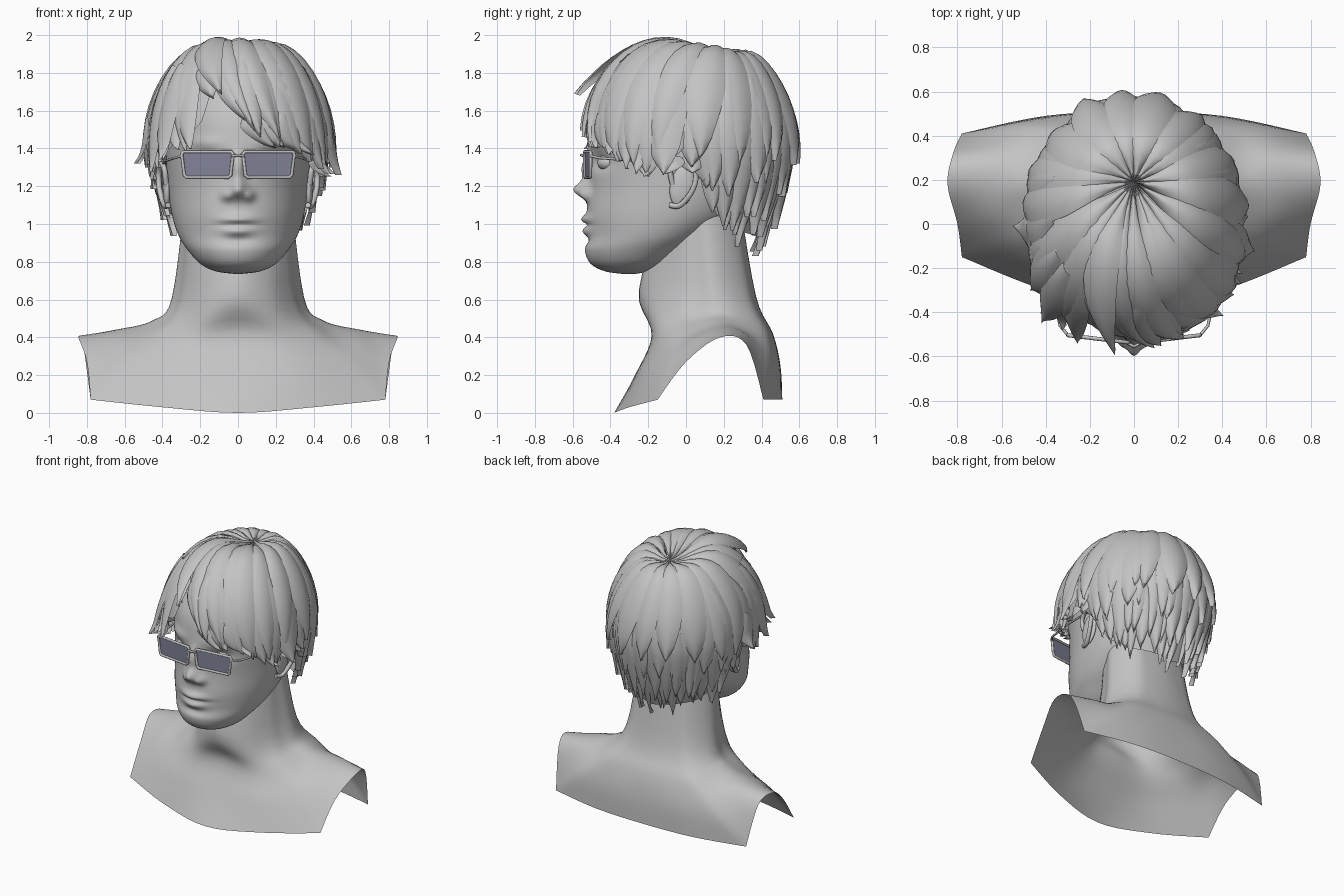
import bpy, math, random
from mathutils import Vector

random.seed(4)
if "Cube" in bpy.data.objects:
    bpy.data.objects.remove(bpy.data.objects["Cube"], do_unlink=True)


def material(name, colour):
    mat = bpy.data.materials.new(name)
    mat.use_nodes = True
    mat.diffuse_color = colour
    mat.node_tree.nodes["Principled BSDF"].inputs["Base Color"].default_value = colour
    return mat


clay = material("clay grey", (0.55, 0.55, 0.55, 1))
tint = material("lens blue grey", (0.22, 0.225, 0.31, 1))


def spline(pts, steps, closed=False):
    """Smooth curve through the points."""
    count, out = len(pts), []

    def at(i):
        return pts[i % count] if closed else pts[max(0, min(count - 1, i))]
    for i in range(count if closed else count - 1):
        a, b, c, d = (at(i + k) for k in (-1, 0, 1, 2))
        for k in range(steps):
            t = k / steps
            out.append(0.5 * (2 * b + (c - a) * t + (2 * a - 5 * b + 4 * c - d) * t * t
                              + (3 * b - a - 3 * c + d) * t ** 3))
    return out if closed else out + [pts[-1].copy()]


def sheets(name, grids, closed=False, mat=clay):
    """One smooth mesh made of grids of points."""
    verts, faces = [], []
    for rows in grids:
        base, width = len(verts), len(rows[0])
        verts += [p for row in rows for p in row]
        for r in range(len(rows) - 1):
            for c in range(width if closed else width - 1):
                d = (c + 1) % width
                low, high = base + r * width, base + (r + 1) * width
                faces.append((low + c, low + d, high + d, high + c))
    mesh = bpy.data.meshes.new(name)
    mesh.from_pydata(verts, [], faces)
    mesh.materials.append(mat)
    mesh.shade_smooth()
    bpy.context.collection.objects.link(bpy.data.objects.new(name, mesh))


def tube(name, path, radius, cyclic=False):
    curve = bpy.data.curves.new(name, "CURVE")
    curve.dimensions = "3D"
    curve.bevel_depth = radius
    curve.bevel_resolution = 2
    curve.use_fill_caps = True
    line = curve.splines.new("POLY")
    line.points.add(len(path) - 1)
    for point, co in zip(line.points, path):
        point.co = (*co, 1)
    line.use_cyclic_u = cyclic
    curve.materials.append(clay)
    obj = bpy.data.objects.new(name, curve)
    bpy.context.collection.objects.link(obj)
    bpy.ops.object.select_all(action="DESELECT")
    obj.select_set(True)
    bpy.context.view_layer.objects.active = obj
    bpy.ops.object.convert(target="MESH")


def ball(name, place, scale, tilt=0):
    bpy.ops.mesh.primitive_uv_sphere_add(segments=24, ring_count=14, radius=1,
                                         location=place, rotation=(tilt, 0, 0))
    obj = bpy.context.object
    obj.name, obj.scale = name, scale
    obj.data.materials.append(clay)
    obj.data.shade_smooth()


# Neck and shoulders: spokes run from inside the head down to the open hem
spokes = [
    [(0, -.1, 1.15), (0, -.25, .65), (0, -.18, .42), (0, -.27, .2), (0, -.38, 0)],
    [(.15, -.07, 1.15), (.17, -.18, .62), (.24, -.17, .39), (.32, -.24, .21), (.4, -.3, .03)],
    [(.24, -.02, 1.15), (.28, -.04, .6), (.42, -.07, .41), (.62, -.1, .26), (.78, -.15, .07)],
    [(.27, .04, 1.15), (.32, .06, .6), (.46, .06, .45), (.65, .04, .38), (.8, 0, .27)],
    [(.28, .1, 1.15), (.35, .15, .61), (.45, .18, .49), (.64, .19, .44), (.845, .18, .4)],
    [(.25, .18, 1.15), (.32, .24, .62), (.45, .3, .46), (.63, .32, .41), (.82, .32, .36)],
    [(.18, .25, 1.15), (.24, .33, .62), (.38, .42, .42), (.58, .44, .25), (.78, .41, .07)],
    [(.1, .27, 1.15), (.13, .36, .62), (.2, .45, .42), (.3, .49, .25), (.4, .49, .07)],
    [(0, .28, 1.15), (0, .37, .62), (0, .46, .42), (0, .5, .25), (0, .51, .07)],
]
lines = [spline([Vector(p) for p in s], 5) for s in spokes]
rings = []
for r, row in enumerate(zip(*lines)):
    mirrored = [Vector((-p.x, p.y, p.z)) for p in row[-2:0:-1]]
    loop = mirrored[-2:] + list(row) + mirrored[:-2]
    # the hem turns sharply at four corners, the neck is round
    sharp = [p for k in range(0, 16, 4) for p in spline((loop + loop[:1])[k:k + 5], 5)[:-1]]
    blend = (r / (len(lines[0]) - 1)) ** 3
    rings.append([p.lerp(q, blend) for p, q in zip(spline(loop, 5, True), sharp)])
sheets("neck_and_shoulders", [rings], True)

# Head: height, front, back and half width, with soft bumps for the features
profile = [(.735, -.33, -.27, .01), (.75, -.43, -.2, .12), (.79, -.505, -.08, .2),
           (.86, -.535, .04, .265), (.94, -.52, .17, .315), (1.05, -.525, .32, .35),
           (1.2, -.51, .42, .37), (1.4, -.515, .48, .385), (1.6, -.48, .5, .39),
           (1.78, -.34, .42, .32), (1.86, -.1, .28, .14), (1.87, .08, .12, .01)]
# side offset, height, half width, half height, depth
bumps = [(0, 1.18, .05, .045, .08), (0, 1.29, .035, .08, .04), (.06, 1.15, .03, .028, .035),
         (0, 1.025, .09, .024, .03), (0, .962, .08, .024, .028), (0, .996, .1, .008, -.014),
         (0, .91, .08, .022, -.01), (.18, 1.43, .09, .03, .02), (.16, 1.33, .08, .04, -.035)]


def feature_depth(x, z):
    total = 0
    for bx, bz, sx, sz, depth in bumps:
        for side in ((-1, 1) if bx else (1,)):
            total += depth * math.exp(-((x - side * bx) / sx) ** 2 - ((z - bz) / sz) ** 2)
    return total


rings = []
for z, front, back, width in spline([Vector(p) for p in profile], 10):
    ring, middle = [], front + (back - front) * .55
    for i in range(120):
        turn = math.tau * i / 120 - math.pi
        a = turn - .5 * math.sin(turn)
        x, c = width * math.sin(a), math.cos(a)
        y = middle + c * ((front - middle) if c > 0 else (middle - back))
        ring.append(Vector((x, y - (feature_depth(x, z) if c > 0 else 0), z)))
    rings.append(ring)
sheets("head", [rings], True)

# Eyes, ears, glasses
ear_rim = [(.37, -.085, 1.1), (.39, -.03, 1.1), (.415, .035, 1.18), (.42, .05, 1.27),
           (.41, -.01, 1.33), (.39, -.08, 1.29), (.38, -.07, 1.21)]
corners = [Vector(p) for p in ((.025, 0, 1.383), (.3, 0, 1.383), (.283, 0, 1.247), (.04, 0, 1.247))]
for side, label in ((1, "left"), (-1, "right")):
    def flip(points):
        return [Vector((side * p[0], p[1], p[2])) for p in points]
    ball(label + "_eye", (side * .15, -.41, 1.325), (.06, .06, .045))
    ball(label + "_ear", (side * .375, -.02, 1.2), (.024, .065, .11), -.2)
    tube(label + "_ear_rim", spline(flip(ear_rim), 5), .015)
    loop = []
    for i, corner in enumerate(corners):
        for other in (corners[i - 1], corners[(i + 1) % 4]):
            loop.append(corner + (other - corner).normalized() * .012)
    for p in loop:
        p.y = -.54 + .12 * p.x
    loop = flip(loop)
    tube(label + "_lens_rim", loop, .009, True)
    lens = [[loop[0], loop[7], loop[6], loop[5]], [loop[1], loop[2], loop[3], loop[4]]]
    sheets(label + "_lens", [lens], mat=tint)
    tube(label + "_temple", flip([(.3, -.504, 1.36), (.335, -.46, 1.35), (.38, -.25, 1.335),
                                  (.4, 0, 1.32)]), .007)
tube("glasses_bridge", [(-.03, -.54, 1.36), (0, -.555, 1.365), (.03, -.54, 1.36)], .007)


# Hair: a dome around the crown that hangs down past its equator
def scalp(a, u, lift):
    q = min(u, 1) * math.pi / 2
    r, hang = math.sin(q), max(u - 1, 0)
    k = r * (1 - .35 * hang ** 1.5)
    x = (.48 * k + lift * r) * math.sin(a)
    y = .01 - (.55 * k + lift * r) * math.cos(a) + .18 * (1 - r)
    z = 1.42 + (.58 + lift) * math.cos(q) - .6 * hang
    z += .055 * math.cos(a) * math.sin(2 * q) - .13 * math.exp(-(u / .22) ** 2)
    return Vector((x, y, z))


tips = [(0, .98), (40, 1.06), (65, 1.25), (75, 1.3), (85, 1.1), (97, 1.3),
        (108, 1.72), (130, 1.88), (181, 1.97)]


def degrees(a):
    return math.degrees((a + math.pi) % math.tau - math.pi)


def tip(a):
    """How far the hair reaches in each direction, with a slanted parting."""
    d = degrees(a)
    part = (d + 18) / (45 if d > -18 else -8)
    for (d0, t0), (d1, t1) in zip(tips, tips[1:]):
        if abs(d) <= d1:
            return t0 + (t1 - t0) * (abs(d) - d0) / (d1 - d0) - .24 * max(0, 1 - part)


def lock(a, start, end, width, sweep, lift, flare):
    """A pointed, arched leaf of hair, one edge lying over its neighbour."""
    rows = []
    for i in range(15):
        t = i / 14
        w = width * (.5 + .5 * min(1, 3 * t)) * (1 - t ** 2.5)
        rows.append([scalp(a + sweep * t * t + s * w, start + (end - start) * t,
                           lift + .024 * (1 - s * s) + .01 * s + flare * t ** 3)
                     for s in (-1, -.6, -.2, .2, .6, 1)])
    return rows


cap = [[scalp(a, (tip(a) - .12) * i / 16, -.02)
        for a in (math.tau * k / 72 for k in range(72))] for i in range(17)]
sheets("hair_base", [cap], True)

# name, number of locks, start, furthest end, lift
layers = [("hair_nape_locks", 40, 1.1, 2, -.025), ("hair_lower_locks", 36, .85, 1.72, -.015),
          ("hair_middle_locks", 28, .55, 1.42, -.008), ("hair_crown_locks", 19, 0, 1.18, 0)]
for name, count, start, limit, lift in layers:
    locks = []
    for i in range(count):
        a = math.tau * (i + random.uniform(-.3, .3)) / count
        d = degrees(a)
        # the front is combed over to one side
        sweep = random.uniform(-.1, .1) + .5 * max(0, 1 - (abs(d + 10) / 80) ** 2)
        if start:
            sweep *= .5
        end = min(tip(a + sweep), limit) * random.uniform(.94, 1.03)
        if end - start > .15:
            flare = random.uniform(0, .015 if abs(d) < 35 else .09 if abs(d) < 90 else .04)
            locks.append(lock(a, start, end, math.pi / count * random.uniform(1.6, 2.2), sweep,
                              lift + random.uniform(-.004, .014), flare))
    sheets(name, locks)
